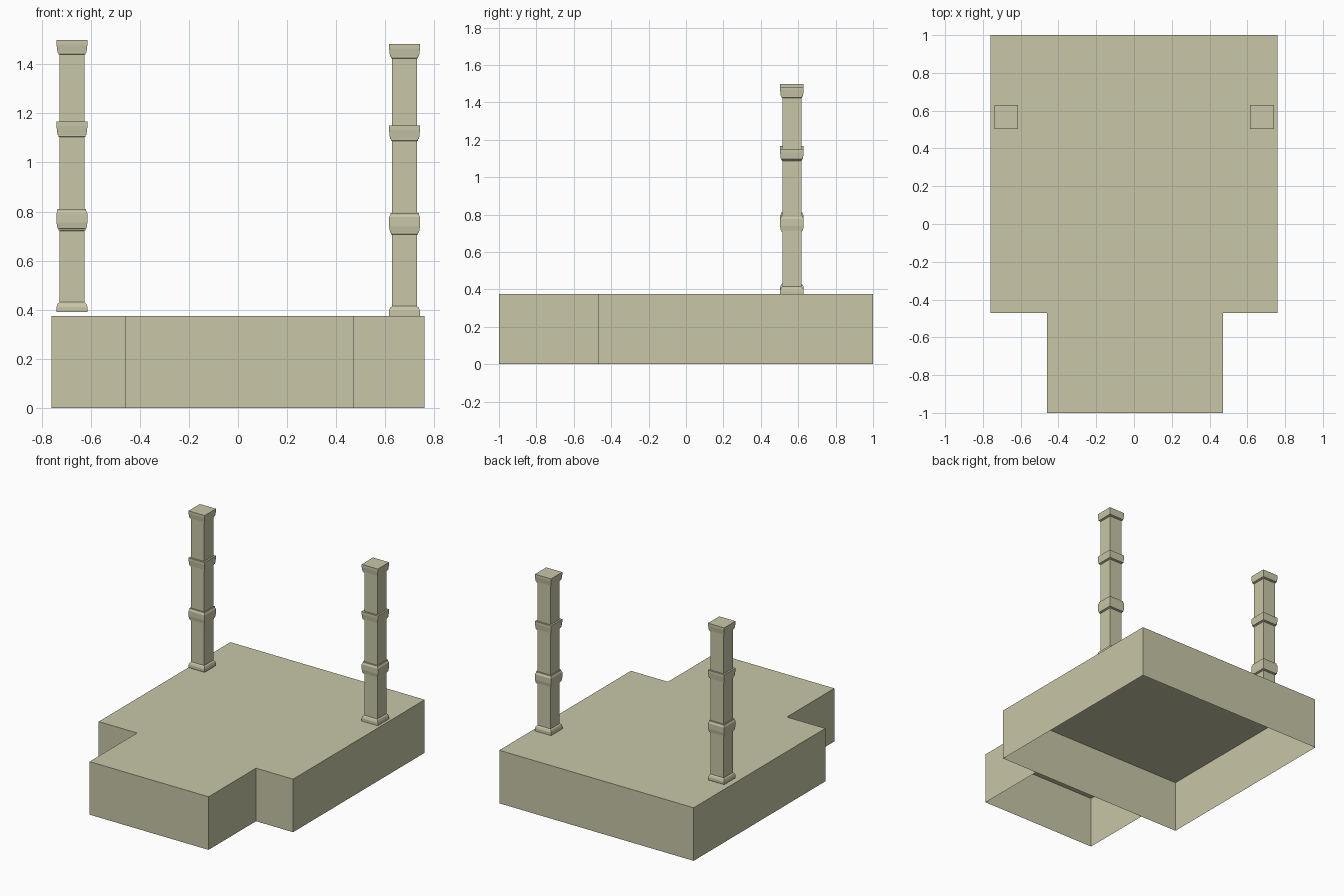
import bpy
import bmesh

cube = bpy.data.objects.get("Cube")
if cube:
    bpy.data.objects.remove(cube, do_unlink=True)

# One stone colour for everything
stone = bpy.data.materials.new("pale_stone")
stone.use_nodes = True
colour = (0.58, 0.57, 0.39, 1.0)
stone.diffuse_color = colour
stone.node_tree.nodes["Principled BSDF"].inputs["Base Color"].default_value = colour


def add_object(name, bm):
    mesh = bpy.data.meshes.new(name)
    bm.to_mesh(mesh)
    bm.free()
    mesh.materials.append(stone)
    obj = bpy.data.objects.new(name, mesh)
    bpy.context.collection.objects.link(obj)
    return obj


def square_loft(name, centre, base_z, profile, open_sides=(), cap_bottom=True):
    """Stack rectangular rings (half x, half y, height) into a flat-faced solid."""
    bm = bmesh.new()
    cx, cy = centre
    corners = ((-1, -1), (1, -1), (1, 1), (-1, 1))
    rings = [[bm.verts.new((cx + sx * hx, cy + sy * hy, base_z + z)) for sx, sy in corners]
             for hx, hy, z in profile]
    for low, high in zip(rings, rings[1:]):
        for i in range(4):
            if i not in open_sides:
                j = (i + 1) % 4
                bm.faces.new((low[i], low[j], high[j], high[i]))
    bm.faces.new(rings[-1])
    if cap_bottom:
        bm.faces.new(rings[0][::-1])
    return add_object(name, bm)


def platform(name, x0, x1, y0, y1, open_sides=()):
    hx, hy = (x1 - x0) / 2, (y1 - y0) / 2
    square_loft(name, ((x0 + x1) / 2, (y0 + y1) / 2), 0,
                [(hx, hy, 0), (hx, hy, DECK)], open_sides, cap_bottom=False)


# Hollow platform, open underneath, with a narrower front landing
DECK = 0.375
STEP = -0.47
platform("platform", -0.76, 0.76, STEP, 1.0)
platform("front_landing", -0.46, 0.47, -1.0, STEP, open_sides=(2,))

# Post outline from foot to cap: half width, height
SHAFT = 0.051
outline = [
    (0.063, 0.0), (0.063, 0.02), (0.058, 0.034), (0.054, 0.037), (SHAFT, 0.04),
    # lower band
    (SHAFT, 0.331), (0.055, 0.333), (0.055, 0.339), (0.059, 0.34), (0.063, 0.365),
    (0.063, 0.402), (0.058, 0.412), (0.058, 0.42), (SHAFT, 0.42),
    # upper band
    (SHAFT, 0.712), (0.055, 0.714), (0.055, 0.72), (0.059, 0.721), (0.063, 0.757),
    (0.063, 0.776), (SHAFT, 0.776),
    # cap
    (SHAFT, 1.048), (0.055, 1.05), (0.055, 1.056), (0.059, 1.057), (0.063, 1.09),
    (0.063, 1.108),
]
profile = [(half, half, z) for half, z in outline]

# The right-hand post stands slightly above the deck
for name, x, lift in (("right_post", -0.676, 0.016), ("left_post", 0.678, 0.0)):
    square_loft(name, (x, 0.566), DECK + lift, profile)
